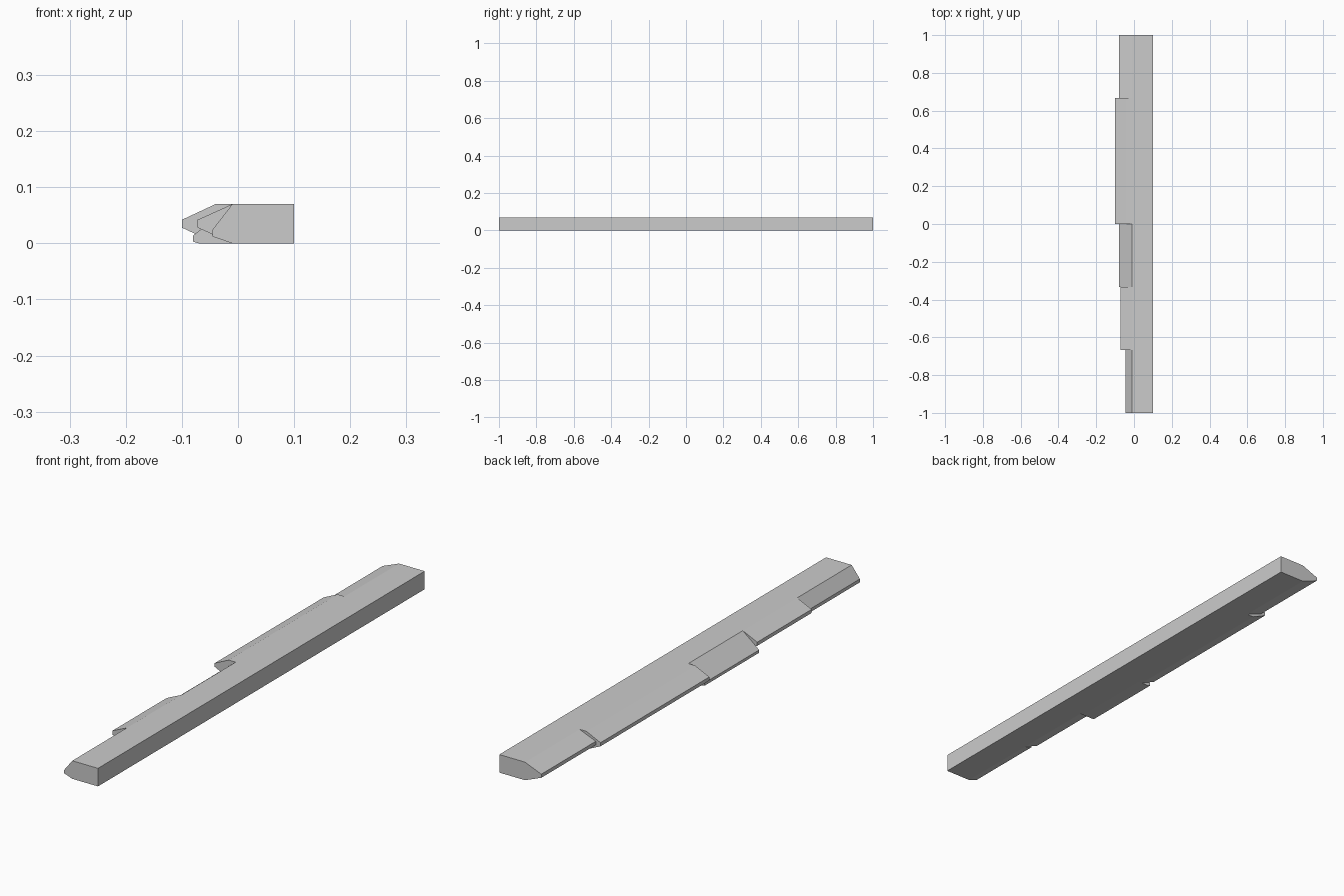
import bpy, bmesh, math

cube = bpy.data.objects.get("Cube")
if cube:
    bpy.data.objects.remove(cube, do_unlink=True)

HEIGHT = 0.07
SEAM = -0.01      # where the solid bar meets the worn edge
BACK = 0.10

grey = bpy.data.materials.new("plain grey")
grey.use_nodes = True
grey.diffuse_color = (0.6, 0.6, 0.6, 1)
bsdf = next(n for n in grey.node_tree.nodes if n.type == 'BSDF_PRINCIPLED')
bsdf.inputs["Base Color"].default_value = grey.diffuse_color


def prism(name, profile, y0, y1):
    """Extrude an x-z outline along y."""
    bm = bmesh.new()
    face = bm.faces.new([bm.verts.new((x, y0, z)) for x, z in profile])
    ext = bmesh.ops.extrude_face_region(bm, geom=[face], use_keep_orig=True)
    verts = [g for g in ext["geom"] if isinstance(g, bmesh.types.BMVert)]
    bmesh.ops.translate(bm, verts=verts, vec=(0, y1 - y0, 0))
    bmesh.ops.recalc_face_normals(bm, faces=bm.faces[:])
    mesh = bpy.data.meshes.new(name)
    bm.to_mesh(mesh)
    bm.free()
    mesh.materials.append(grey)
    obj = bpy.data.objects.new(name, mesh)
    bpy.context.collection.objects.link(obj)
    bpy.ops.object.select_all(action='DESELECT')
    obj.select_set(True)
    bpy.context.view_layer.objects.active = obj
    bpy.ops.object.shade_smooth_by_angle(angle=math.radians(20))


# Solid bar with a flat back side
prism("bar_core", [(SEAM, 0), (BACK, 0), (BACK, HEIGHT), (SEAM, HEIGHT)], -1, 1)

# Stepped edge: name, y span in thirds, top shoulder, tip x, tip top, tip bottom, lower shoulder
sections = [
    ("edge_front", -3, -2, SEAM, -0.045, 0.025, 0.012, SEAM),
    ("edge_second", -2, -1, SEAM, -0.072, 0.042, 0.028, SEAM),
    ("edge_low", -1, 0, SEAM, -0.08, 0.014, 0.003, -0.07),
    ("edge_wide", 0, 2, -0.04, -0.10, 0.042, 0.028, -0.04),
    ("edge_rear", 2, 3, SEAM, -0.08, 0.042, 0.028, SEAM),
]
for name, a, b, top, tip, hi, lo, low in sections:
    outline = [(SEAM, 0), (SEAM, HEIGHT)]
    if top < SEAM:
        outline.append((top, HEIGHT))
    outline += [(tip, hi), (tip, lo)]
    if low < SEAM:
        outline.append((low, 0))
    prism(name, outline, a / 3, b / 3)
